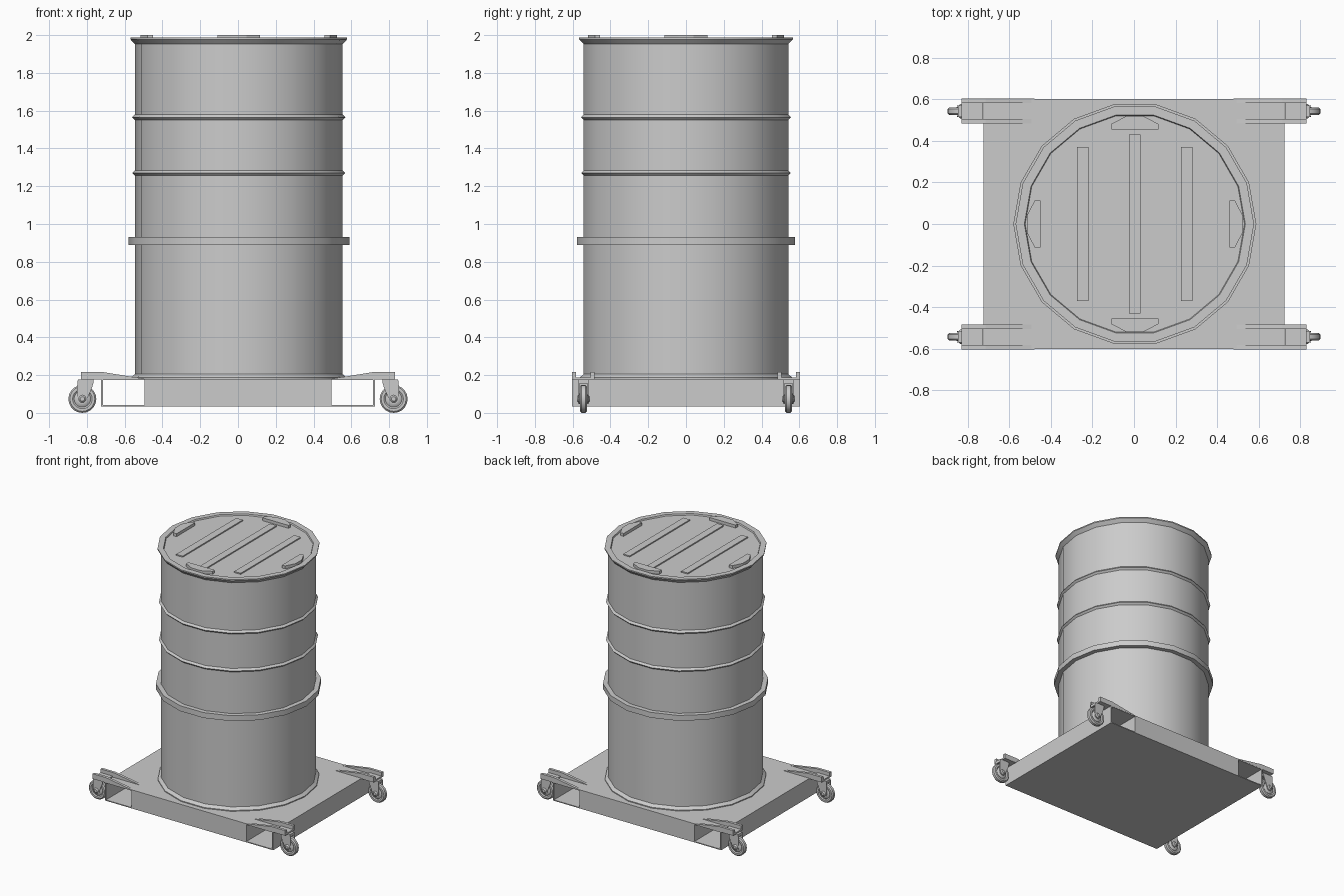
import bpy, bmesh, math
from mathutils import Matrix, Vector

cube = bpy.data.objects.get("Cube")
if cube:
    bpy.data.objects.remove(cube, do_unlink=True)

GREY = bpy.data.materials.new("plain grey")
GREY.use_nodes = True
COLOUR = (0.6, 0.6, 0.6, 1)
GREY.diffuse_color = COLOUR
GREY.node_tree.nodes["Principled BSDF"].inputs["Base Color"].default_value = COLOUR


def finish(name, bm, smooth=False, mirror=False):
    bmesh.ops.recalc_face_normals(bm, faces=bm.faces)
    mesh = bpy.data.meshes.new(name)
    bm.to_mesh(mesh)
    bm.free()
    mesh.materials.append(GREY)
    obj = bpy.data.objects.new(name, mesh)
    bpy.context.collection.objects.link(obj)
    bpy.ops.object.select_all(action="DESELECT")
    obj.select_set(True)
    bpy.context.view_layer.objects.active = obj
    if smooth:
        bpy.ops.object.shade_smooth_by_angle(angle=math.radians(30))
    if mirror:
        mod = obj.modifiers.new("Four corners", "MIRROR")
        mod.use_axis = (True, True, False)
        mod.use_mirror_merge = False
    return obj


def add_box(bm, x, y, z):
    mat = Matrix.Translation([(a + b) / 2 for a, b in (x, y, z)])
    mat = mat @ Matrix.Diagonal([b - a for a, b in (x, y, z)] + [1])
    bmesh.ops.create_cube(bm, size=1, matrix=mat)


def add_prism(bm, points, step):
    """Closed outline of 3D points, extruded along step."""
    face = bm.faces.new([bm.verts.new(p) for p in points])
    geom = bmesh.ops.extrude_face_region(bm, geom=[face], use_keep_orig=True)["geom"]
    verts = [v for v in geom if isinstance(v, bmesh.types.BMVert)]
    bmesh.ops.translate(bm, verts=verts, vec=step)


def add_lathe(bm, profile, sides, matrix=Matrix(), closed=False):
    """Revolve (radius, height) pairs about local z; flat caps unless closed."""
    rings = []
    for r, h in profile:
        angles = [math.tau * i / sides for i in range(sides)]
        rings.append([bm.verts.new(matrix @ Vector((r * math.cos(a), r * math.sin(a), h)))
                      for a in angles])
    pairs = list(zip(rings, rings[1:]))
    if closed:
        pairs.append((rings[-1], rings[0]))
    else:
        bm.faces.new(rings[0])
        bm.faces.new(rings[-1])
    for low, high in pairs:
        for i in range(sides):
            j = (i + 1) % sides
            bm.faces.new((low[i], low[j], high[j], high[i]))


# Drum shell with bottom chime, two rolled ribs, flared rim and sunken lid
CX = 0.004
DRUM = Matrix.Translation((CX, 0, 0))
R = 0.55
profile = [(0.572, 0.18), (0.572, 0.187), (R, 0.205)]
for z in (1.27, 1.565):
    profile += [(R, z - 0.014), (R + 0.014, z), (R, z + 0.014)]
profile += [(R, 1.952), (0.574, 1.978), (0.574, 1.987), (0.532, 1.987), (0.528, 1.977)]
bm = bmesh.new()
add_lathe(bm, profile, 18, DRUM)
finish("drum", bm, smooth=True)

# Band around the middle
bm = bmesh.new()
add_lathe(bm, [(0.54, 0.89), (0.585, 0.89), (0.585, 0.932), (0.54, 0.932)], 18, DRUM, closed=True)
finish("middle_band", bm, smooth=True)

# Ribs on the lid
bm = bmesh.new()
for x, half in ((-0.25, 0.37), (0, 0.43), (0.25, 0.37)):
    add_box(bm, (CX + x - 0.028, CX + x + 0.028), (-half, half), (1.97, 1.986))
finish("lid_ribs", bm)

# Four pads near the lid edge
bm = bmesh.new()
for i in range(4):
    turn = Matrix.Translation((CX, 0, 1.97)) @ Matrix.Rotation(i * math.pi / 2, 4, "Z")
    outline = [(0.455, -0.113), (0.482, -0.113), (0.52, -0.04),
               (0.52, 0.04), (0.482, 0.113), (0.455, 0.113)]
    add_prism(bm, [turn @ Vector((x, y, 0)) for x, y in outline], (0, 0, 0.03))
finish("lid_pads", bm)

# Pallet with a through pocket at each end
bm = bmesh.new()
add_box(bm, (-0.725, 0.725), (-0.603, 0.603), (0.035, 0.18))
pallet = finish("pallet", bm)
bm = bmesh.new()
for s in (-1, 1):
    add_box(bm, sorted((s * 0.495, s * 0.716)), (-1, 1), (0.042, 0.173))
cutter = finish("pocket_cutter", bm)
cutter.hide_render = True
bpy.context.view_layer.objects.active = pallet
mod = pallet.modifiers.new("Pockets", "BOOLEAN")
mod.operation = "DIFFERENCE"
mod.solver = "EXACT"
mod.object = cutter
bpy.ops.object.modifier_apply(modifier=mod.name)
bpy.data.objects.remove(cutter, do_unlink=True)

# Caster brackets: two upright flanges joined by a plate outside the pallet
bm = bmesh.new()
flange = [(0.48, 0.178), (0.716, 0.216), (0.83, 0.216), (0.83, 0.176), (0.727, 0.176)]
for y in (0.485, 0.583):
    add_prism(bm, [(x, y, z) for x, z in flange], (0, 0.021, 0))
add_box(bm, (0.727, 0.83), (0.506, 0.583), (0.176, 0.188))
finish("caster_brackets", bm, mirror=True)

# Caster forks: rounded cheeks either side of the wheel, bridged on top
WX, WY, WZ = 0.824, 0.543, 0.074
cheek = [(0.765, 0.176), (0.77, 0.14)]
for i in range(7):
    a = math.pi + i * math.pi / 6
    cheek.append((WX + 0.026 * math.cos(a), WZ + 0.026 * math.sin(a)))
cheek += [(0.852, 0.14), (0.848, 0.176)]
bm = bmesh.new()
for y in (WY - 0.027, WY + 0.022):
    add_prism(bm, [(x, y, z) for x, z in cheek], (0, 0.005, 0))
add_box(bm, (0.765, 0.848), (WY - 0.027, WY + 0.027), (0.156, 0.177))
finish("caster_forks", bm, mirror=True)

# Caster wheels with raised tread and hub, and axle bolts
AXLE = Matrix.Translation((WX, WY, WZ)) @ Matrix.Rotation(math.pi / 2, 4, "X")
side = [(0.02, 0.021), (0.036, 0.018), (0.044, 0.012), (0.052, 0.018), (0.066, 0.018), (0.074, 0.01)]
bm = bmesh.new()
add_lathe(bm, [(r, -h) for r, h in side] + side[::-1], 20, AXLE)
finish("caster_wheels", bm, smooth=True, mirror=True)
bm = bmesh.new()
add_lathe(bm, [(0.012, -0.035), (0.02, -0.027), (0.02, 0.027), (0.012, 0.035)], 12, AXLE)
finish("axle_bolts", bm, smooth=True, mirror=True)
